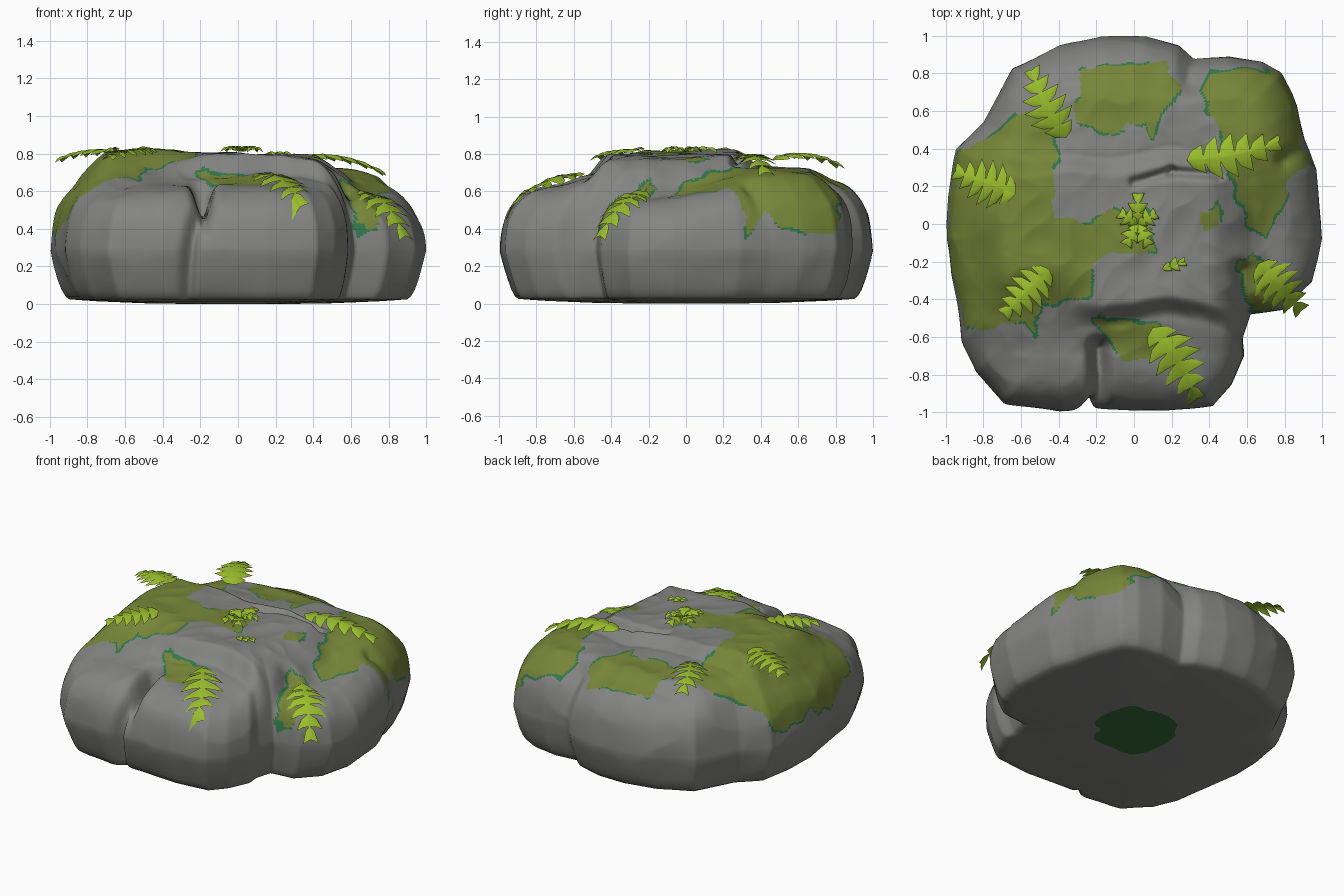
import bpy
import math
from mathutils import Vector, noise

if "Cube" in bpy.data.objects:
    bpy.data.objects.remove(bpy.data.objects["Cube"], do_unlink=True)


def material(name, r, g, b):
    mat = bpy.data.materials.new(name)
    mat.use_nodes = True
    mat.diffuse_color = (r, g, b, 1)
    bsdf = mat.node_tree.nodes["Principled BSDF"]
    bsdf.inputs["Base Color"].default_value = (r, g, b, 1)
    bsdf.inputs["Roughness"].default_value = 0.9
    return mat


STONE = material("grey_stone", .23, .23, .222)
MOSS = material("olive_moss", .185, .235, .04)
MOSS_EDGE = material("dark_moss_edge", .03, .19, .07)
UNDERSIDE = material("underside_green", .035, .15, .04)
FERN = material("fern_green", .32, .51, .025)

# Plan outline of the boulder, anticlockwise
OUTLINE = [(.99, .05), (.97, .29), (.91, .45), (.87, .63), (.79, .81), (.69, .87), (.51, .9),
           (.32, .88), (.24, .95), (.06, 1), (-.17, 1), (-.4, .95), (-.65, .83), (-.8, .54),
           (-.95, .4), (-.99, .15), (-1, -.08), (-.95, -.4), (-.92, -.62), (-.84, -.79),
           (-.69, -.96), (-.4, -1), (-.23, -.98), (.16, -1), (.42, -.97), (.52, -.86), (.59, -.7),
           (.58, -.61), (.62, -.48), (.8, -.46), (.95, -.31), (1, -.08)]
TURN = 2 * math.pi
POLAR = sorted((math.atan2(y, x) % TURN, math.hypot(x, y)) for x, y in OUTLINE)
POLAR = [(POLAR[-1][0] - TURN, POLAR[-1][1])] + POLAR + [(POLAR[0][0] + TURN, POLAR[0][1])]
WAIST = .28


def radius(angle):
    """Distance from the middle to the straight outline edge in this direction."""
    angle %= TURN
    for (a, ra), (b, rb) in zip(POLAR, POLAR[1:]):
        if a <= angle <= b:
            return ra * rb * math.sin(b - a) / (ra * math.sin(angle - a) + rb * math.sin(b - angle))


def ramp(v, lo, hi):
    t = max(0, min(1, (v - lo) / (hi - lo)))
    return t * t * (3 - 2 * t)


def band(v, lo, hi, soft):
    return ramp(v, lo - soft, lo + soft) * (1 - ramp(v, hi - soft, hi + soft))


def segment_distance(x, y, a, b):
    dx, dy = b[0] - a[0], b[1] - a[1]
    t = max(0, min(1, ((x - a[0]) * dx + (y - a[1]) * dy) / (dx * dx + dy * dy)))
    return math.hypot(x - a[0] - t * dx, y - a[1] - t * dy)


# Cracks between the stone lobes: start, end, depth, width
CRACKS = [((-.19, -.66), (-.18, -1), .18, .045), ((0, .22), (.2, .28), .04, .025),
          ((.2, .28), (.45, .26), .05, .025), ((.62, -.5), (.57, -.25), .09, .05),
          ((.28, .95), (.31, .75), .04, .05), ((.95, .44), (.8, .34), .04, .04)]


def crown(x, y):
    """Height of the upper surface before it rounds off at the rim."""
    # Wander the plateau edges so the ledges are not straight
    wx = x + .07 * noise.noise(Vector((x * 3, y * 3, 7)))
    wy = y + .07 * noise.noise(Vector((x * 3, y * 3, 9)))
    left = 1 - ramp(x, -.45, -.1)
    h = .685 - .04 * (1 - ramp(y, -.7, -.5))
    # The front ledge is steep on the right and a gentle slope on the left
    ledge = left * ramp(wy, -.52, -.22) + (1 - left) * ramp(wy, -.56, -.42)
    h += .115 * band(wx, -.78, .52, .12) * ledge * (1 - ramp(wy, .25, .39))
    h += .025 * left * band(y, -.35, .4, .1)
    h += .045 * band(x, -.75, .85, .1) * band(wy, .33, .72, .08)
    h -= .08 * ramp(x, .55, .72) * (1 - ramp(y, -.15, .3))
    h -= .025 * ramp(x, .1, .5) * band(y, -.5, .2, .1)
    for a, b, depth, width in CRACKS:
        h -= depth * math.exp(-(segment_distance(x, y, a, b) / width) ** 2)
    return h + .016 * noise.noise(Vector((x * 4, y * 4, 2))) - .015 * abs(noise.noise(Vector((x * 6, y * 6, 4))))


def dome(x, y, s):
    return WAIST + (crown(x, y) - WAIST) * max(0, 1 - s ** 8) ** .45


def surface(x, y):
    s = math.hypot(x, y) / radius(math.atan2(y, x))
    return dome(x, y, s) if s < 1 else 0


def rock_point(angle, s, top):
    r = s * radius(angle)
    x, y = r * math.cos(angle), r * math.sin(angle)
    foot = .035 * s ** 3
    z = dome(x, y, s) if top else foot + (WAIST - .035) * max(0, (s - .9) / .1) ** 1.8
    # Front cleft runs down the side, leaning outward at the foot
    cleft = math.atan2(-.95, -.29 + .14 * z) % TURN
    pinch = .06 * math.exp(-((angle - cleft) / .03) ** 2) * ramp(s, .7, 1)
    dent = .016 * abs(noise.noise(Vector((x * 3, y * 3, z * 4)))) * ramp(s, .6, 1)
    k = 1 - pinch - dent
    return x * k, y * k, z


# Moss patches in plan
PATCHES = [
    [(-1.1, -.1), (-1.1, .3), (-.78, .45), (-.6, .58), (-.43, .6), (-.42, .03), (-.24, 0),
     (-.12, .09), (.06, .07), (.11, -.14), (-.1, -.17), (-.23, -.2), (-.25, -.38), (-.5, -.42),
     (-.52, -.6), (-.58, -.51), (-.8, -.56), (-1, -.5)],
    [(-.32, .55), (-.28, .83), (.15, .87), (.25, .72), (.16, .6), (.1, .45), (.05, .54), (-.15, .48)],
    [(.36, .7), (.4, .81), (.78, .83), (1.1, .4), (.83, .26), (.7, -.08), (.6, .02), (.54, .2), (.46, .5)],
    [(-.22, -.52), (.12, -.53), (.16, -.7), (-.05, -.73), (-.14, -.6)],
    [(.35, .08), (.45, .11), (.47, .01), (.4, -.04)],
    [(.54, -.19), (.64, -.16), (.72, -.3), (.76, -.48), (.64, -.47)]]


def moss_depth(p):
    """Signed distance into the nearest moss patch, with a wavy border."""
    x = p.x + .035 * noise.noise(p * 11)
    y = p.y + .035 * noise.noise(p * 11 + Vector((5, 5, 5)))
    best = -1
    for poly in PATCHES:
        inside, near = False, 1
        for a, b in zip(poly, poly[1:] + poly[:1]):
            near = min(near, segment_distance(x, y, a, b))
            if (a[1] > y) != (b[1] > y) and x < a[0] + (b[0] - a[0]) * (y - a[1]) / (b[1] - a[1]):
                inside = not inside
        best = max(best, near if inside else -near)
    # Scalloped lower hem on the flanks
    angle = math.atan2(p.y, p.x)
    hem = .46 - .09 * abs(math.sin(angle * 7)) + .07 * noise.noise(Vector((p.x * 8, p.y * 8, 1)))
    return min(best, p.z - hem)


def make_object(name, verts, faces, mats):
    mesh = bpy.data.meshes.new(name)
    mesh.from_pydata(verts, [], faces)
    for mat in mats:
        mesh.materials.append(mat)
    mesh.shade_smooth()
    obj = bpy.data.objects.new(name, mesh)
    bpy.context.collection.objects.link(obj)
    return obj


# Boulder: rings from the underside, round the waist, to the crown
SEGS, RINGS = 400, 120
rings = [(s, False) for s in (.05, .16, .27, .5, .75, .85, .9, .92, .94, .96, .98, .99)]
rings += [(1 - (k / RINGS) ** 1.8, True) for k in range(RINGS)]
verts = [rock_point(TURN * j / SEGS, s, top) for s, top in rings for j in range(SEGS)]
faces = [(i * SEGS + j, i * SEGS + (j + 1) % SEGS, (i + 1) * SEGS + (j + 1) % SEGS, (i + 1) * SEGS + j)
         for i in range(len(rings) - 1) for j in range(SEGS)]
faces.append(tuple(reversed(range(SEGS))))
faces.append(tuple(range(len(verts) - SEGS, len(verts))))
boulder = make_object("mossy_boulder", verts, faces, [STONE, MOSS, MOSS_EDGE, UNDERSIDE])
for face in boulder.data.polygons:
    c = face.center
    if c.z < .01 and math.hypot(c.x, c.y) < .27:
        face.material_index = 3
    elif c.z > .3:
        d = moss_depth(c)
        if d > 0:
            face.material_index = 1
        elif d > -.014 and noise.noise(c * 4) > -.1:
            face.material_index = 2


def fern(name, base, tip, width, arch=.05, pairs=6, bend=0):
    """Arched frond with swept, folded leaflets on both sides of a curved spine."""
    base, tip = Vector(base), Vector(tip)
    side = (tip - base).cross(Vector((0, 0, 1))).normalized()
    verts, faces = [], []

    def spine(t, out=0, lift=0):
        hump = 4 * t * (1 - t)
        p = base.lerp(tip, t) + side * (out + bend * hump)
        p.z += arch * hump - abs(out) * .22
        p.z = max(p.z, surface(p.x, p.y) + .012) + lift
        return p

    for i in range(pairs):
        t, step = i / pairs, 1 / pairs
        w = width / 2 * min(1, .65 + t * 2, (1 - t) * 1.5 + .12)
        for sign in (-1, 1):
            n = len(verts)
            verts += [spine(t), spine(t + step * .35, sign * w * .6, -.002),
                      spine(t + step * 1.1, sign * w, -.004),
                      spine(t + step * 1.1, sign * w * .5, .006), spine(min(1, t + step * 1.1), 0, .002),
                      spine(t + step * .7, sign * w * .5, .012)]
            for a, b in ((0, 1), (1, 2), (2, 3), (3, 4), (4, 0)):
                tri = (n + a, n + b, n + 5)
                faces.append(tri if sign < 0 else tri[::-1])
    make_object(name, verts, faces, [FERN])


# Fronds spread over the boulder
fern("fern_back_left", (-.36, .46, .77), (-.54, .82, .74), .25, bend=-.02)
fern("fern_left", (-.63, .16, .81), (-.95, .28, .77), .26, .03)
fern("fern_front_left", (-.45, -.24, .82), (-.69, -.48, .78), .24, .02)
fern("fern_back_right", (.28, .34, .78), (.77, .43, .7), .24, bend=.02)
fern("fern_front", (.1, -.55, .68), (.33, -.93, .46), .28, .09, bend=-.02)
fern("fern_right", (.66, -.21, .58), (.89, -.46, .36), .27, .07)
fern("fern_sprig", (.15, -.24, .78), (.27, -.2, .79), .08, .01, 3)
for k in range(5):
    a = TURN * k / 5 + .3
    fern("fern_centre_%d" % k, (.02, 0, .81), (.02 + .1 * math.cos(a), .01 + .15 * math.sin(a), .82),
         .11, .02, 3)
